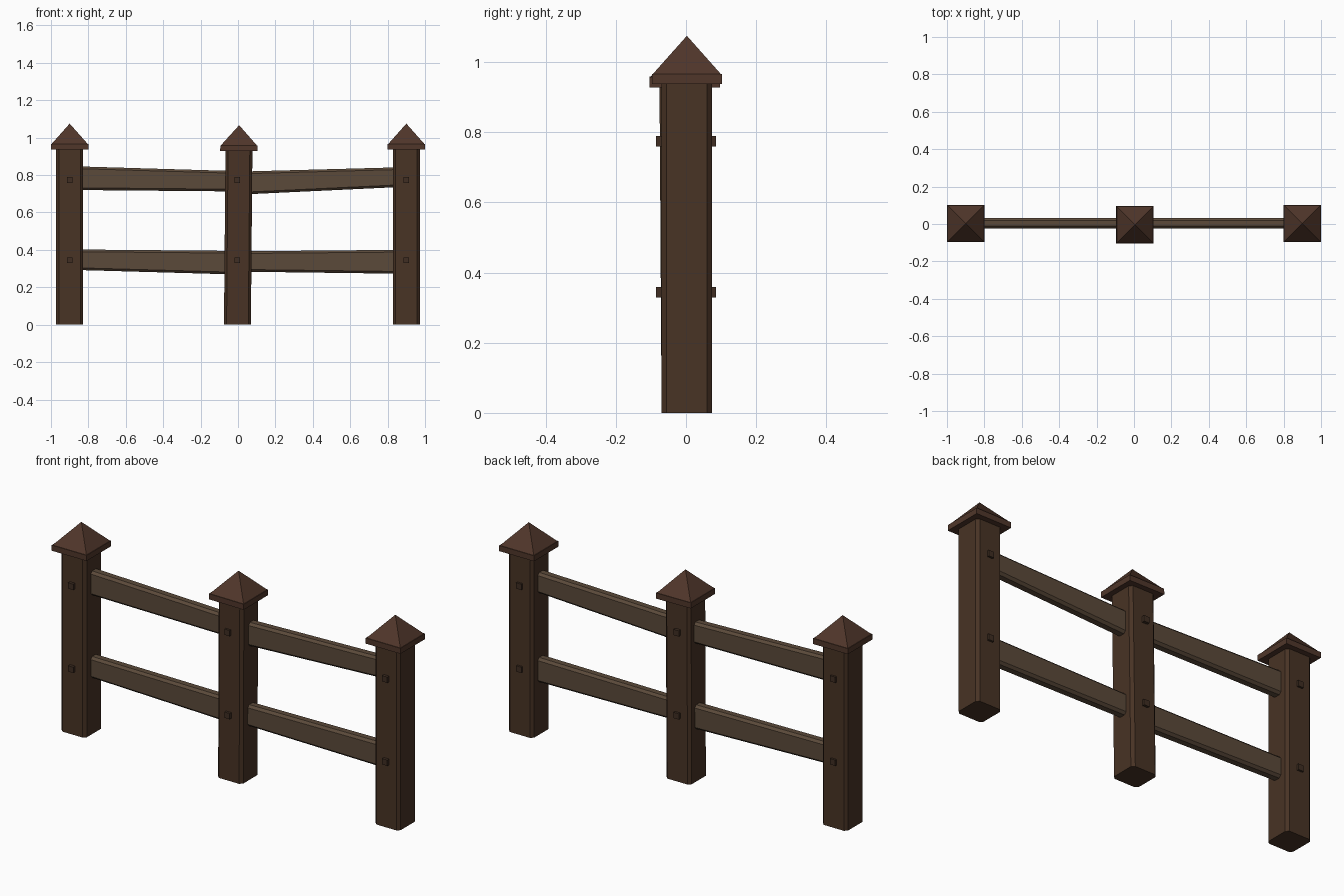
import bpy, bmesh

if "Cube" in bpy.data.objects:
    bpy.data.objects.remove(bpy.data.objects["Cube"])


def material(name, rgb):
    m = bpy.data.materials.new(name)
    m.diffuse_color = (*rgb, 1)
    m.use_nodes = True
    m.node_tree.nodes["Principled BSDF"].inputs["Base Color"].default_value = m.diffuse_color
    return m


POST = material("dark_wood", (0.065, 0.033, 0.018))
RAIL = material("light_wood", (0.105, 0.068, 0.042))
CAP = material("cap_wood", (0.08, 0.037, 0.023))
PEG = material("peg_wood", (0.05, 0.027, 0.016))


def chamfered(a, b, c):
    """Rectangle outline with half sizes a, b and chamfer c."""
    if c == 0:
        return [(-a, -b), (a, -b), (a, b), (-a, b)]
    return [(-a + c, -b), (a - c, -b), (a, -b + c), (a, b - c),
            (a - c, b), (-a + c, b), (-a, b - c), (-a, -b + c)]


def loft(name, rings, mat, tip=None):
    """Skin rings of points; close with flat ends or a pointed tip."""
    bm = bmesh.new()
    rows = [[bm.verts.new(p) for p in r] for r in rings]
    n = len(rows[0])
    for r, s in zip(rows, rows[1:]):
        for i in range(n):
            j = (i + 1) % n
            bm.faces.new((r[i], r[j], s[j], s[i]))
    bm.faces.new(rows[0][::-1])
    if tip:
        t = bm.verts.new(tip)
        for i in range(n):
            bm.faces.new((rows[-1][i], rows[-1][(i + 1) % n], t))
    else:
        bm.faces.new(rows[-1])
    bmesh.ops.recalc_face_normals(bm, faces=bm.faces)
    me = bpy.data.meshes.new(name)
    bm.to_mesh(me)
    bm.free()
    me.materials.append(mat)
    ob = bpy.data.objects.new(name, me)
    bpy.context.collection.objects.link(ob)
    return ob


def post(tag, x, height, lean_x=0.0, lean_y=0.0):
    def ring(half, z, c=0.0):
        k = z / height
        return [(x + px + lean_x * k, 0.0025 + py + lean_y * k,
                 z - px * lean_x / height * (z > 0))
                for px, py in chamfered(half, half, c)]
    # post shaft
    loft("post_" + tag, [ring(0.072, 0, 0.014), ring(0.072, height, 0.014)], POST)
    # slab and pyramid of the cap
    loft("cap_slab_" + tag, [ring(0.1, height), ring(0.1, height + 0.029)], CAP)
    k = (height + 0.138) / height
    loft("cap_pyramid_" + tag, [ring(0.097, height + 0.029)], CAP,
         tip=(x + lean_x * k, 0.0025 + lean_y * k, height + 0.138))
    # square pegs through the post
    for level, z in (("low", 0.344), ("high", 0.774)):
        outline = chamfered(0.015, 0.015, 0)
        loft(f"peg_{tag}_{level}", [[(x + px, y, z + pz) for px, pz in outline]
                                    for y in (-0.085, 0.085)], PEG)


post("left", -0.9, 0.937)
post("middle", -0.003, 0.929, 0.008, -0.006)
post("right", 0.9, 0.937)


def rail(name, x0, x1, ends):
    rings = []
    for x, (lo, hi) in zip((x0, x1), ends):
        outline = chamfered(0.027, (hi - lo) / 2, 0.012)
        rings.append([(x, 0.004 + py, (lo + hi) / 2 + pz) for py, pz in outline])
    loft(name, rings, RAIL)


# uneven rails between the posts
rail("rail_left_high", -0.84, -0.06, ((0.720, 0.846), (0.713, 0.823)))
rail("rail_left_low", -0.84, -0.06, ((0.292, 0.402), (0.270, 0.395)))
rail("rail_right_high", 0.06, 0.84, ((0.698, 0.820), (0.735, 0.841)))
rail("rail_right_low", 0.06, 0.84, ((0.283, 0.393), (0.273, 0.400)))
